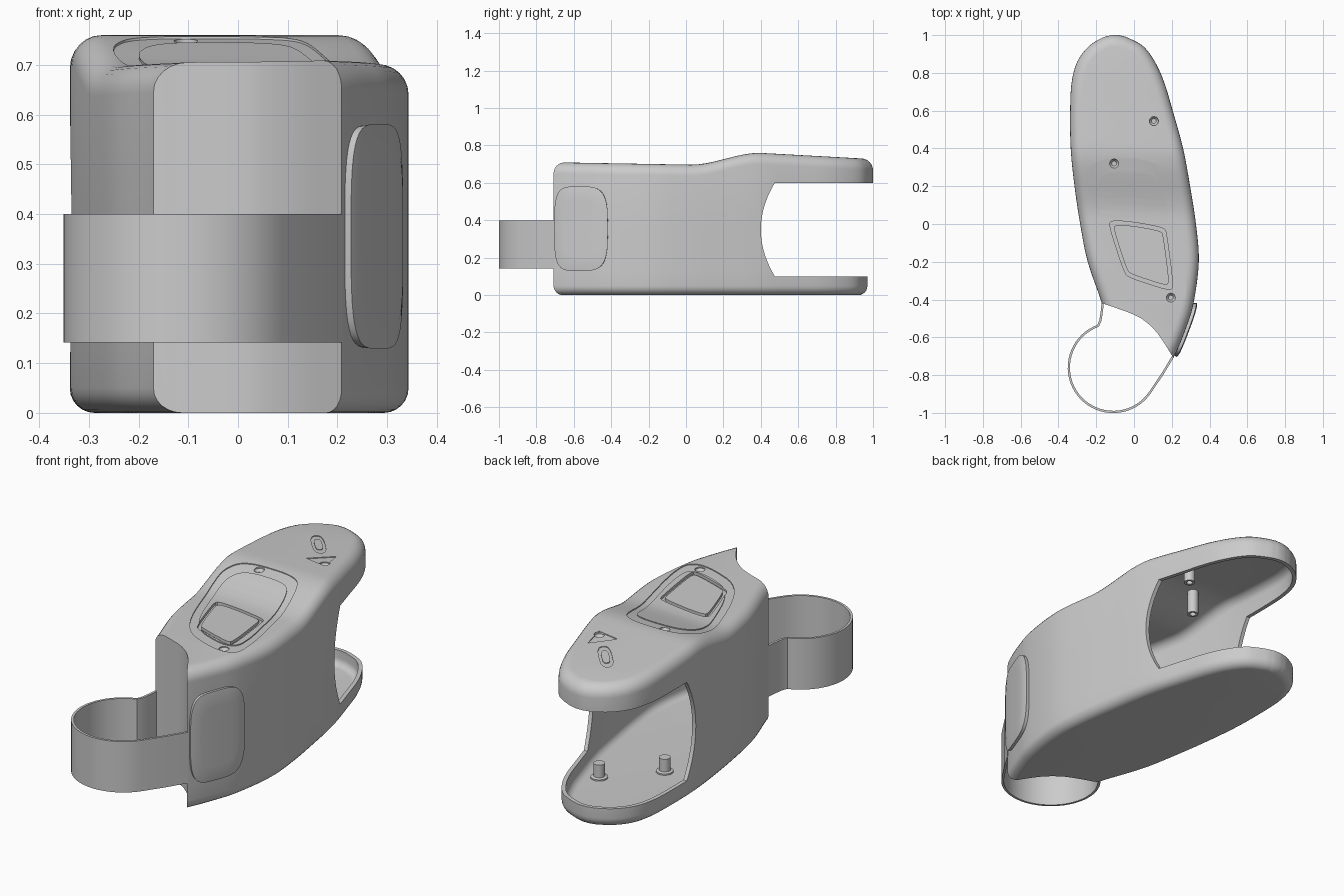
import bpy, bmesh
from math import sin, cos, pi, radians
from mathutils import Vector

if "Cube" in bpy.data.objects:
    bpy.data.objects.remove(bpy.data.objects["Cube"])


# ---------- helpers ----------
def clamp(t):
    return max(0.0, min(1.0, t))


def top_z(y):
    """Height of the top surface along the length (dip, hump, gentle fall)."""
    t = clamp((y - 0.03) / 0.36)
    return (0.71 - 0.013 * clamp((y + 0.71) / 0.74) + 0.063 * t * t * (3 - 2 * t)
            - 0.055 * max(0.0, y - 0.4))


def make(name, verts, faces):
    bm = bmesh.new()
    vs = [bm.verts.new(v) for v in verts]
    for f in faces:
        bm.faces.new([vs[i] for i in f])
    bmesh.ops.recalc_face_normals(bm, faces=bm.faces)
    me = bpy.data.meshes.new(name)
    bm.to_mesh(me)
    bm.free()
    ob = bpy.data.objects.new(name, me)
    bpy.context.collection.objects.link(ob)
    return ob


def loft(name, rings, ends="ngon"):
    """Bridge equal rings; ends: ngon caps, row strips, or wrap (torus)."""
    n, m = len(rings[0]), len(rings)
    faces = []
    for k in range(m if ends == "wrap" else m - 1):
        a, b = k * n, ((k + 1) % m) * n
        faces += [(a + i, a + (i + 1) % n, b + (i + 1) % n, b + i) for i in range(n)]
    for o in (0, (m - 1) * n):
        if ends == "ngon":
            faces.append([o + i for i in range(n)])
        elif ends == "strip":
            faces += [(o + i, o + i + 1, o + n - 2 - i, o + n - 1 - i)
                      for i in range(n // 2 - 1)]
    return make(name, [p for r in rings for p in r], faces)


def modify(ob, kind, **props):
    mod = ob.modifiers.new(kind, kind)
    for k, v in props.items():
        setattr(mod, k, v)
    bpy.context.view_layer.objects.active = ob
    bpy.ops.object.modifier_apply(modifier=mod.name)


def cut(ob, tool):
    modify(ob, 'BOOLEAN', operation='DIFFERENCE', solver='EXACT', object=tool)
    bpy.data.objects.remove(tool)


def spline(pts, steps):
    """Catmull-Rom through open list of tuples."""
    P = [Vector(p) for p in pts]
    P = [2 * P[0] - P[1]] + P + [2 * P[-1] - P[-2]]
    out = []
    for i in range(1, len(P) - 2):
        a, b, c, d = P[i - 1:i + 3]
        for s in range(steps):
            t = s / steps
            out.append(0.5 * (2 * b + (c - a) * t + (2 * a - 5 * b + 4 * c - d) * t * t
                              + (3 * b - a - 3 * c + d) * t ** 3))
    return out + [P[-2]]


def rounded(pts, rounds=3, step=0.03):
    """Corner-cut closed polygon, resampled into short edges."""
    P = [Vector(p) for p in pts]
    for _ in range(rounds):
        P = [q for a, b in zip(P, P[1:] + P[:1]) for q in (a.lerp(b, .22), a.lerp(b, .78))]
    out = []
    for a, b in zip(P, P[1:] + P[:1]):
        k = max(1, int((b - a).length / step) + 1)
        out += [a.lerp(b, j / k) for j in range(k)]
    return out


def groove(ob, loop, scale, depth):
    """Channel between loop and a smaller copy, following the top surface."""
    c = sum(loop, Vector((0, 0))) / len(loop)
    inner = [c + (p - c) * scale for p in loop]
    ring = lambda L, dz: [(p.x, p.y, top_z(p.y) + dz) for p in L]
    cut(ob, loft("groove_cutter", [ring(loop, .03), ring(loop, -depth),
                                   ring(inner, -depth), ring(inner, .03)], "wrap"))


def circle(x, y, z, r, n=24):
    return [(x + r * cos(2 * pi * i / n), y + r * sin(2 * pi * i / n), z) for i in range(n)]


# ---------- housing outline: (y, left x, right x) ----------
rows = spline([(-.82, -.06, .14), (-.70, -.10, .213), (-.56, -.135, .272), (-.42, -.17, .315),
               (-.20, -.245, .343), (0, -.285, .328), (.2, -.315, .297), (.4, -.335, .26),
               (.6, -.338, .205), (.75, -.33, .16), (.86, -.30, .11), (.94, -.24, .05),
               (.985, -.17, -.03), (1.0, -.12, -.08)], 6)
outline = [Vector((r[2], r[0])) for r in rows] + [Vector((r[1], r[0])) for r in reversed(rows)]


def right_x(y):
    for a, b in zip(rows, rows[1:]):
        if a[0] <= y <= b[0]:
            return a[2] + (b[2] - a[2]) * (y - a[0]) / (b[0] - a[0])
    return rows[0][2]


def inset(d):
    out, n = [], len(outline)
    for i, p in enumerate(outline):
        t = (outline[(i + 1) % n] - outline[i - 1]).normalized()
        out.append(p + Vector((-t.y, t.x)) * d)
    return out


def capsule(name, wall, floor, roof, rb, rt):
    """Rounded solid: filleted bottom and top, roof follows top_z."""
    rings = []
    arc = [radians(a) for a in range(0, 91, 15)]
    low = [(rb * (1 - sin(a)), floor + rb * (1 - cos(a))) for a in arc] + [(0, .13)]
    for d, z in low:
        rings.append([(p.x, p.y - .03 * clamp((p.y - .47) / .53), z) for p in inset(wall + d)])
    rings.append([(p.x, p.y, .35) for p in inset(wall)])
    for a in reversed(arc):
        rings.append([(p.x, p.y, top_z(p.y) - roof - rt * (1 - cos(a)))
                      for p in inset(wall + rt * (1 - sin(a)))])
    return loft(name, rings, "strip")


def front_cutter(dy):
    """Everything in front of the concave front wall."""
    c = spline([(-.167, -.42), (-.02, -.472), (.055, -.512), (.125, -.58), (.207, -.705)], 6)
    poly = [(-.5, -.40)] + [tuple(p) for p in c] + [(.27, -.84), (.27, -1.3), (-.5, -1.3)]
    return loft("front_cutter", [[(x, y + dy, z) for x, y in poly] for z in (-.5, 1.3)])


# ---------- housing shell ----------
housing = capsule("housing", 0, 0, 0, .05, .06)
cut(housing, front_cutter(0))
cavity = capsule("cavity_cutter", .02, .025, .03, .035, .045)
cut(cavity, front_cutter(.03))
cut(housing, cavity)

# rear opening with bowed edge
bow = [(.40 + .075 * (abs(t) ** 2), .35 + .25 * t) for t in [k / 10 for k in range(-10, 11)]]
mouth = bow + [(1.3, .6), (1.3, .1)]
cut(housing, loft("mouth_cutter", [[(x, y, z) for y, z in mouth] for x in (-.8, .8)]))

# top details: panel channel, window frame, pointer slot and head
groove(housing, rounded([(-.21, .35), (.10, .345), (.165, .22), (.30, -.38), (.20, -.44),
                         (-.08, -.33), (-.27, .2)]), .82, .005)
groove(housing, rounded([(-.13, .02), (.0, .01), (.16, -.02), (.172, -.05), (.21, -.34),
                         (.18, -.35), (-.02, -.285), (-.05, -.26), (-.125, -.03)], 2), .87, .014)
d = Vector((.66, -.75))
s = Vector((.75, .66))
a, b = Vector((-.115, .79)), Vector((.02, .635))
groove(housing, rounded([a + s * .03, b + s * .03, b - s * .03, a - s * .03], 2), .6, .004)
head = [Vector((.10, .645)), Vector((.125, .52)), Vector((.005, .54))]
cut(housing, loft("head_cutter", [[(p.x, p.y, top_z(p.y) + o) for p in head] for o in (-.004, .03)]))

# screw recesses and the inner posts beneath them
screws = [(-.105, .32), (.195, -.39), (.105, .545)]
for i, (x, y) in enumerate(screws):
    h = top_z(y)
    cut(housing, loft("screw_cutter", [circle(x, y, h - .024, .013), circle(x, y, h - .01, .024),
                                       circle(x, y, h + .03, .024)]))
    posts = [loft(f"floor_post_{i}", [circle(x, y, .015, .04), circle(x, y, .032, .04),
                                      circle(x, y, .036, .027), circle(x, y, .1, .027)]),
             loft(f"roof_post_{i}", [circle(x, y, h - .027, .027), circle(x, y, .602, .027),
                                     circle(x, y, .602, .015), circle(x, y, .63, .015)])]
    for p in posts:
        p.data.shade_flat()

# ---------- finger ring strap ----------
path = [(-.165, -.41), (-.17, -.46), (-.178, -.512)]
path += [(-.11 + .235 * cos(radians(t)), -.76 + .235 * sin(radians(t))) for t in range(110, 330, 6)]
path += [(.15, -.795), (.207, -.70)]
n = len(path)
strap = make("strap", [(x, y, z) for z in (.142, .4) for x, y in path],
             [(i, i + 1, n + i + 1, n + i) for i in range(n - 1)])
modify(strap, 'SOLIDIFY', thickness=.012, offset=0)

# ---------- side button, hugging the right wall ----------
K, R = 48, 6
verts, faces = [(right_x(-.56) + .022, -.56, .355)], []
sgn = lambda v, e: (1 if v > 0 else -1) * abs(v) ** e
for r in range(1, R + 1):
    for k in range(K):
        t = 2 * pi * k / K
        v = sgn(sin(t), .55)
        y = -.56 + r / R * (.142 * sgn(cos(t), .6) if cos(t) > 0 else .145 * sgn(cos(t), .4))
        verts.append((right_x(y) + (.022 if r < R else .017), y, .355 + .226 * v * r / R))
for k in range(K):
    faces.append((0, 1 + k, 1 + (k + 1) % K))
    for r in range(R - 1):
        o, q = 1 + r * K, 1 + (r + 1) * K
        faces.append((o + k, q + k, q + (k + 1) % K, o + (k + 1) % K))
button = make("side_button", verts, faces)
if button.data.polygons[0].normal.x < 0:
    button.data.flip_normals()
modify(button, 'SOLIDIFY', thickness=.02, offset=-1)

# ---------- smooth shading with crisp edges ----------
for ob in bpy.context.scene.objects:
    bpy.ops.object.select_all(action='DESELECT')
    ob.select_set(True)
    bpy.context.view_layer.objects.active = ob
    bpy.ops.object.shade_smooth_by_angle(angle=radians(30))
